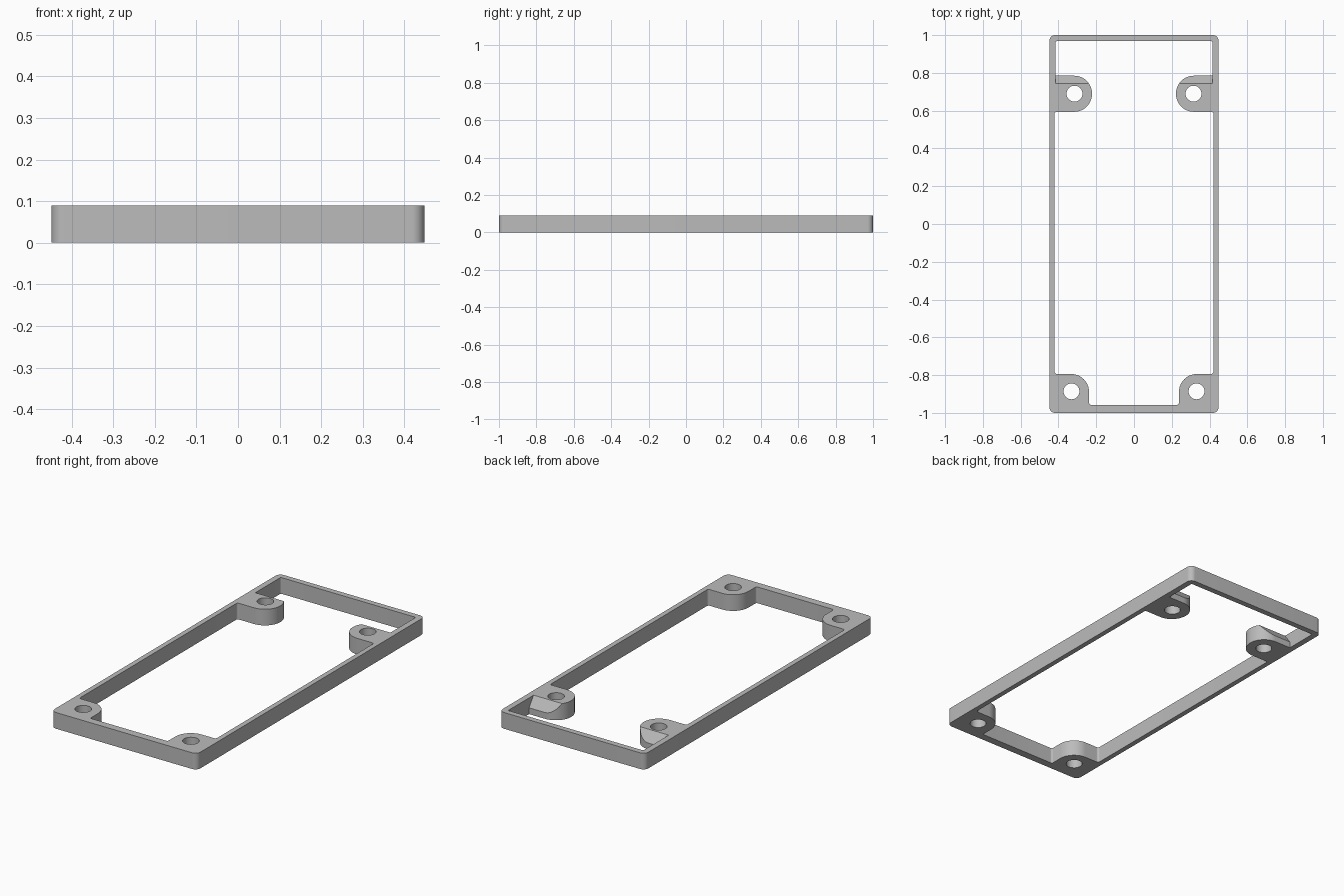
import bpy
import bmesh
import math
from mathutils import Vector

cube = bpy.data.objects.get("Cube")
if cube:
    bpy.data.objects.remove(cube, do_unlink=True)

HEIGHT = 0.09
WALL = 0.415      # inner face of the side walls at the rear
HOLE = 0.042

grey = bpy.data.materials.new("mid grey")
grey.use_nodes = True
grey.diffuse_color = (0.5, 0.5, 0.5, 1)
grey.node_tree.nodes["Principled BSDF"].inputs["Base Color"].default_value = (0.5, 0.5, 0.5, 1)


def rounded(corners, steps=12):
    """Closed outline whose corners (x, y, radius) become arcs."""
    out = []
    for i, (x, y, r) in enumerate(corners):
        p = Vector((x, y))
        if r == 0:
            out.append(p)
            continue
        a = (Vector(corners[i - 1][:2]) - p).normalized()
        b = (Vector(corners[(i + 1) % len(corners)][:2]) - p).normalized()
        centre = p + (a + b) * r
        for k in range(steps + 1):
            t = math.pi / 2 * k / steps
            out.append(centre - b * r * math.cos(t) - a * r * math.sin(t))
    return out


def circle(x, y, r, n=40):
    return [Vector((x + r * math.cos(math.tau * k / n), y + r * math.sin(math.tau * k / n)))
            for k in range(n)]


def mirrored(half):
    return half + [(-x, y, r) for x, y, r in reversed(half)]


# Outer edge, and the opening with the four screw bosses
outer = mirrored([(0.448, -1, 0.03), (0.448, 1, 0.03)])
opening = mirrored([
    (0.238, -0.957, 0.01), (0.238, -0.794, 0.095), (0.42, -0.794, 0.012),
    (0.42, 0.594, 0.01), (0.222, 0.594, 0.095), (0.222, 0.785, 0.095),
    (WALL, 0.785, 0), (WALL, 0.968, 0.006)])
loops = [rounded(outer), rounded(opening)]
for side in (-1, 1):
    loops.append(circle(side * 0.331, -0.886, HOLE))
    loops.append(circle(side * 0.315, 0.69, HOLE))

# Extrude the filled outline into the frame
curve = bpy.data.curves.new("frame_outline", "CURVE")
curve.dimensions = "2D"
curve.fill_mode = "BOTH"
curve.extrude = HEIGHT / 2
for loop in loops:
    spline = curve.splines.new("POLY")
    spline.points.add(len(loop) - 1)
    for point, p in zip(spline.points, loop):
        point.co = (p.x, p.y, 0, 1)
    spline.use_cyclic_u = True
outline = bpy.data.objects.new("frame_outline", curve)
bpy.context.collection.objects.link(outline)
graph = bpy.context.evaluated_depsgraph_get()
mesh = bpy.data.meshes.new_from_object(outline.evaluated_get(graph))
bpy.data.objects.remove(outline, do_unlink=True)

bm = bmesh.new()
bm.from_mesh(mesh)
bmesh.ops.remove_doubles(bm, verts=bm.verts, dist=1e-5)
bmesh.ops.translate(bm, verts=bm.verts, vec=(0, 0, HEIGHT / 2))
bmesh.ops.recalc_face_normals(bm, faces=bm.faces)
bm.to_mesh(mesh)
bm.free()
frame = bpy.data.objects.new("mounting_frame", mesh)
bpy.context.collection.objects.link(frame)

# Wedge that slopes the back of both rear bosses
bm = bmesh.new()
profile = [(0.7305, 0.11), (0.80, 0.0144), (0.80, 0.11)]
face = bm.faces.new([bm.verts.new((-WALL, y, z)) for y, z in profile])
ext = bmesh.ops.extrude_face_region(bm, geom=[face])
bmesh.ops.translate(bm, vec=(2 * WALL, 0, 0),
                    verts=[g for g in ext["geom"] if isinstance(g, bmesh.types.BMVert)])
bmesh.ops.recalc_face_normals(bm, faces=bm.faces)
wedge_mesh = bpy.data.meshes.new("slope_cutter")
bm.to_mesh(wedge_mesh)
bm.free()
wedge = bpy.data.objects.new("slope_cutter", wedge_mesh)
wedge.hide_render = True
bpy.context.collection.objects.link(wedge)

cut = frame.modifiers.new("boss_slopes", "BOOLEAN")
cut.operation = "DIFFERENCE"
cut.solver = "EXACT"
cut.object = wedge
bpy.ops.object.select_all(action="DESELECT")
frame.select_set(True)
bpy.context.view_layer.objects.active = frame
bpy.ops.object.modifier_apply(modifier=cut.name)
bpy.data.objects.remove(wedge, do_unlink=True)

frame.data.materials.clear()
frame.data.materials.append(grey)
bpy.ops.object.shade_smooth_by_angle(angle=math.radians(30))
